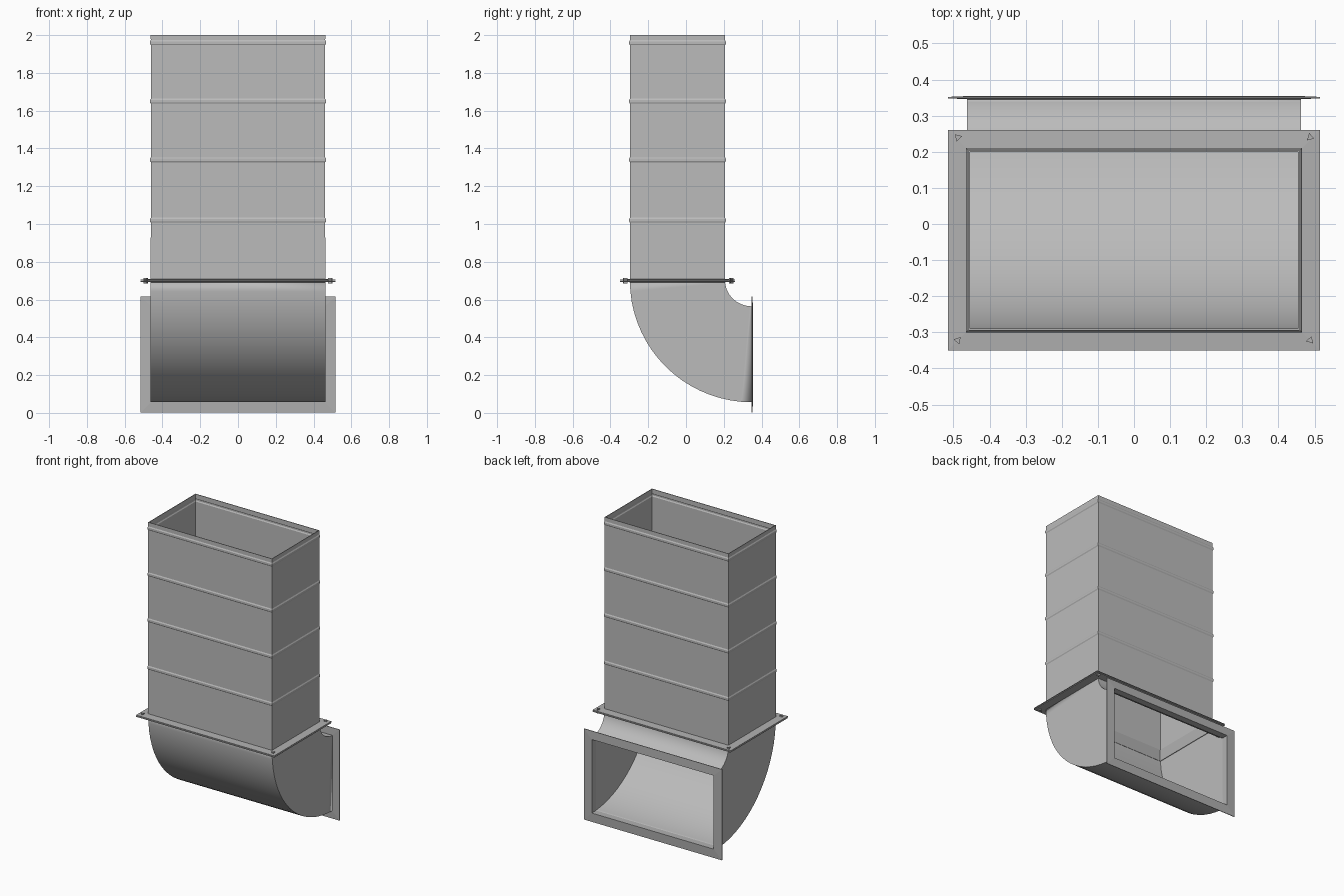
import bpy, bmesh, math
from mathutils import Matrix

cube = bpy.data.objects.get("Cube")
if cube:
    bpy.data.objects.remove(cube, do_unlink=True)


def material(name, value):
    mat = bpy.data.materials.new(name)
    mat.use_nodes = True
    colour = (value, value, value, 1)
    mat.diffuse_color = colour
    mat.node_tree.nodes["Principled BSDF"].inputs["Base Color"].default_value = colour
    return mat


duct_grey = material("duct grey", 0.5)
flange_grey = material("flange grey", 0.44)

HALF_X, FRONT, BACK = 0.46, -0.295, 0.205
JOINT, END = 0.70, 0.35
SHEET = 0.004


def finish(name, bm, mat):
    mesh = bpy.data.meshes.new(name)
    bm.normal_update()
    bm.to_mesh(mesh)
    bm.free()
    mesh.materials.append(mat)
    obj = bpy.data.objects.new(name, mesh)
    bpy.context.collection.objects.link(obj)
    return obj


def sheet_loft(name, rings, mat):
    """Join rectangular rings into an open sheet metal sleeve."""
    bm = bmesh.new()
    loops = [[bm.verts.new(p) for p in ring] for ring in rings]
    for a, b in zip(loops, loops[1:]):
        for i in range(4):
            j = (i + 1) % 4
            bm.faces.new((a[i], a[j], b[j], b[i]))
    bmesh.ops.recalc_face_normals(bm, faces=bm.faces)
    obj = finish(name, bm, mat)
    solid = obj.modifiers.new("sheet thickness", "SOLIDIFY")
    solid.thickness = SHEET
    solid.offset = 0
    solid.use_even_offset = True
    return obj


def level_ring(z, grow=0.0):
    x, a, b = HALF_X + grow, FRONT - grow, BACK + grow
    return [(-x, a, z), (x, a, z), (x, b, z), (-x, b, z)]


def upright_ring(y, low, high, x):
    return [(-x, y, low), (x, y, low), (x, y, high), (-x, y, high)]


# Straight duct with pressed stiffening beads
rings = [level_ring(JOINT + 0.003)]
for z in (1.02, 1.34, 1.65, 1.96):
    for dz, grow in ((-0.012, 0), (-0.005, 0.004), (0.005, 0.004), (0.012, 0)):
        rings.append(level_ring(z + dz, grow))
rings.append(level_ring(2.0))
sheet_loft("straight_duct", rings, duct_grey)

# Quarter turn elbow with flat cheeks
OUTER, INNER, STEPS = END - FRONT, END - BACK, 18
rings = []
for i in range(STEPS + 1):
    t = math.pi / 2 * i / STEPS
    c, s = math.cos(t), math.sin(t)
    ring = [(x, END - r * c, JOINT - r * s * k)
            for x, r, k in ((-HALF_X, OUTER, 0.995), (HALF_X, OUTER, 0.995),
                            (HALF_X, INNER, 0.95), (-HALF_X, INNER, 0.95))]
    rings.append(ring)
elbow = sheet_loft("elbow", rings, duct_grey)
bpy.ops.object.select_all(action="DESELECT")
elbow.select_set(True)
bpy.context.view_layer.objects.active = elbow
bpy.ops.object.shade_smooth_by_angle(angle=math.radians(30))

# Pair of joint flanges, each with a collar tucked inside the duct
for name, side in (("upper_joint_flange", 1), ("lower_joint_flange", -1)):
    z = JOINT + side * 0.004
    sheet_loft(name, [level_ring(JOINT + side * 0.04, -0.004),
                      level_ring(z, -0.004),
                      level_ring(z, 0.055)], flange_grey)

# Outlet flange with collar
LOW, HIGH = JOINT - OUTER + 0.006, JOINT - INNER + 0.005
sheet_loft("outlet_flange", [upright_ring(END - 0.04, LOW, HIGH, HALF_X - 0.004),
                             upright_ring(END, LOW, HIGH, HALF_X - 0.004),
                             upright_ring(END, 0.002, 0.615, 0.515)], flange_grey)

# Three sided studs at the joint corners
for label, sx in (("left", 1), ("right", -1)):
    for end, y in (("front", FRONT - 0.027), ("back", BACK + 0.035)):
        bm = bmesh.new()
        turn = math.atan2(y, sx)
        bmesh.ops.create_cone(bm, cap_ends=True, segments=3, radius1=0.012,
                              radius2=0.012, depth=0.03,
                              matrix=Matrix.Translation((sx * 0.488, y, JOINT))
                              @ Matrix.Rotation(turn, 4, "Z"))
        finish(f"{end}_{label}_stud", bm, flange_grey)
